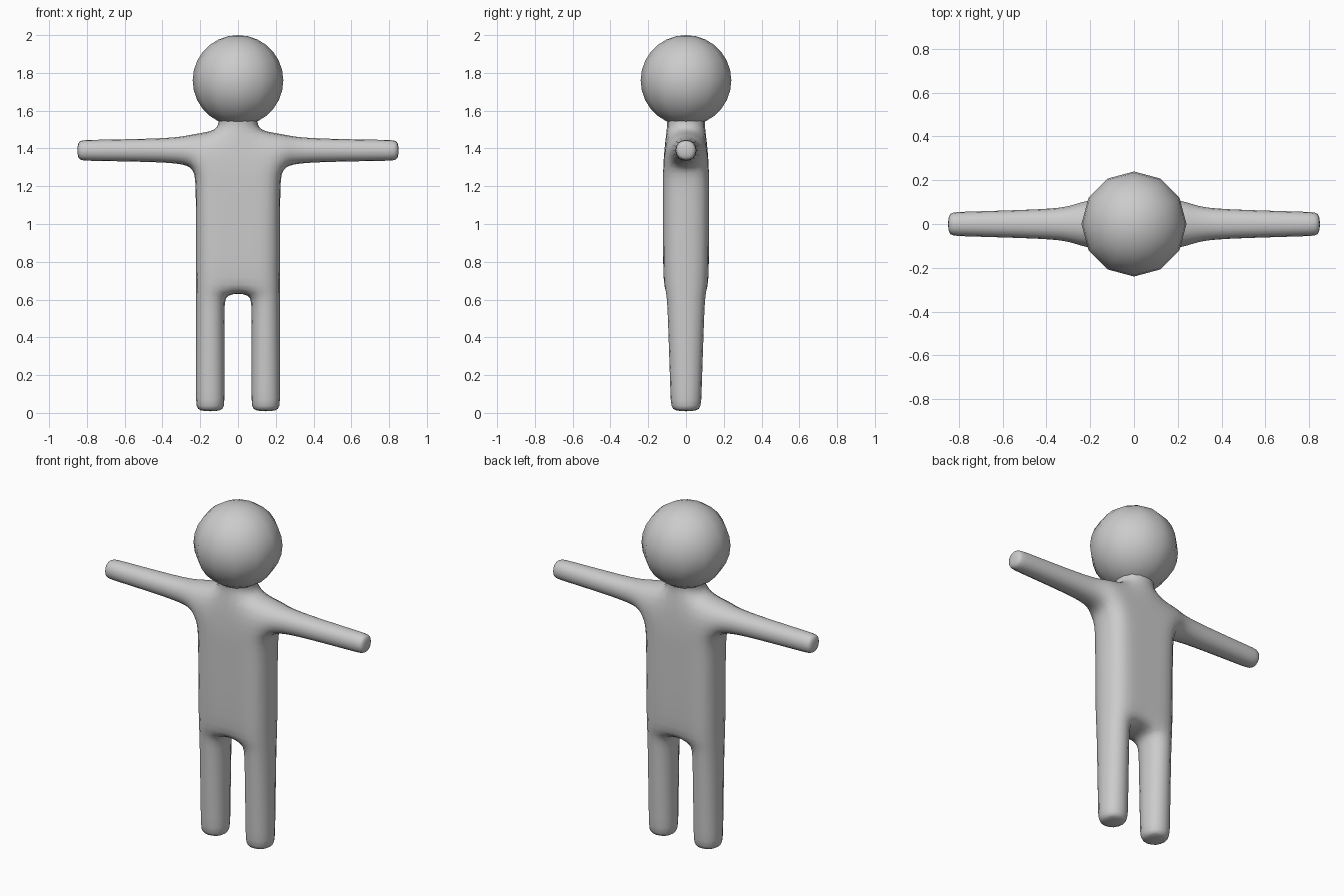
import bpy, bmesh

if "Cube" in bpy.data.objects:
    bpy.data.objects.remove(bpy.data.objects["Cube"])

grey = bpy.data.materials.new("plain_grey")
grey.diffuse_color = (0.6, 0.6, 0.6, 1)
grey.use_nodes = True
grey.node_tree.nodes["Principled BSDF"].inputs["Base Color"].default_value = grey.diffuse_color


def finish(name, bm):
    mesh = bpy.data.meshes.new(name)
    bmesh.ops.recalc_face_normals(bm, faces=bm.faces)
    for f in bm.faces:
        f.smooth = True
    bm.to_mesh(mesh)
    bm.free()
    mesh.materials.append(grey)
    obj = bpy.data.objects.new(name, mesh)
    bpy.context.collection.objects.link(obj)
    return obj


# Cage rows from foot to neck: z at inner column, z at outer column, inner x, outer x, half depth
ROWS = [
    (0.005, 0.005, 0.065, 0.229, 0.086),
    (0.05, 0.05, 0.065, 0.229, 0.088),
    (0.56, 0.56, 0.065, 0.229, 0.106),
    (0.63, 0.63, 0.065, 0.229, 0.112),
    (0.71, 0.71, 0.065, 0.229, 0.122),
    (1.20, 1.20, 0.075, 0.229, 0.122),
    (1.29, 1.29, 0.09, 0.235, 0.122),
    (1.50, 1.485, 0.12, 0.235, 0.108),
    (1.54, 1.54, 0.11, 0.20, 0.11),
    (1.62, 1.62, 0.12, 0.20, 0.12),
]
CROTCH, ARM_LOW, ARM_TOP = 3, 6, 7
# Arm sections: x, half height, half depth
ARM = [(0.30, 0.076, 0.082), (0.46, 0.066, 0.071), (0.815, 0.060, 0.060), (0.853, 0.058, 0.058)]
ARM_Z = 1.39


def point(side, col, row, y_sign):
    """Column 0 is the inner body column, 1 the outer, 2 and up the arm sections."""
    if col < 2:
        r = ROWS[row]
        return (side * r[2 + col], y_sign * r[4], r[col])
    x, h, d = ARM[col - 2]
    return (side * x, y_sign * d, ARM_Z + (h if row == ARM_TOP else -h))


# Body as joined blocks: each block is four corners (side, column, row), given depth
blocks = []
for s in (-1, 1):
    for r in range(ARM_TOP):                     # legs and sides of the torso
        blocks.append([(s, 0, r), (s, 1, r), (s, 1, r + 1), (s, 0, r + 1)])
    for c in range(1, len(ARM) + 1):             # arms
        blocks.append([(s, c, ARM_LOW), (s, c + 1, ARM_LOW), (s, c + 1, ARM_TOP), (s, c, ARM_TOP)])
for r in range(CROTCH, len(ROWS) - 1):           # middle of the torso and neck
    blocks.append([(-1, 0, r), (1, 0, r), (1, 0, r + 1), (-1, 0, r + 1)])

# Keep only the outer faces of the joined blocks
faces = {}
for b in blocks:
    front, back = [k + (-1,) for k in b], [k + (1,) for k in b]
    quads = [front, back] + [[front[i], front[(i + 1) % 4], back[(i + 1) % 4], back[i]] for i in range(4)]
    for q in quads:
        faces.setdefault(frozenset(q), []).append(q)

bm = bmesh.new()
verts = {}
for found in faces.values():
    if len(found) == 1:
        for k in found[0]:
            if k not in verts:
                verts[k] = bm.verts.new(point(*k))
        bm.faces.new([verts[k] for k in found[0]])
body = finish("body", bm)
sub = body.modifiers.new("rounding", 'SUBSURF')
sub.levels = sub.render_levels = 2

# Head
bm = bmesh.new()
bmesh.ops.create_uvsphere(bm, u_segments=12, v_segments=14, radius=0.24)
head = finish("head", bm)
head.location.z = 1.76
